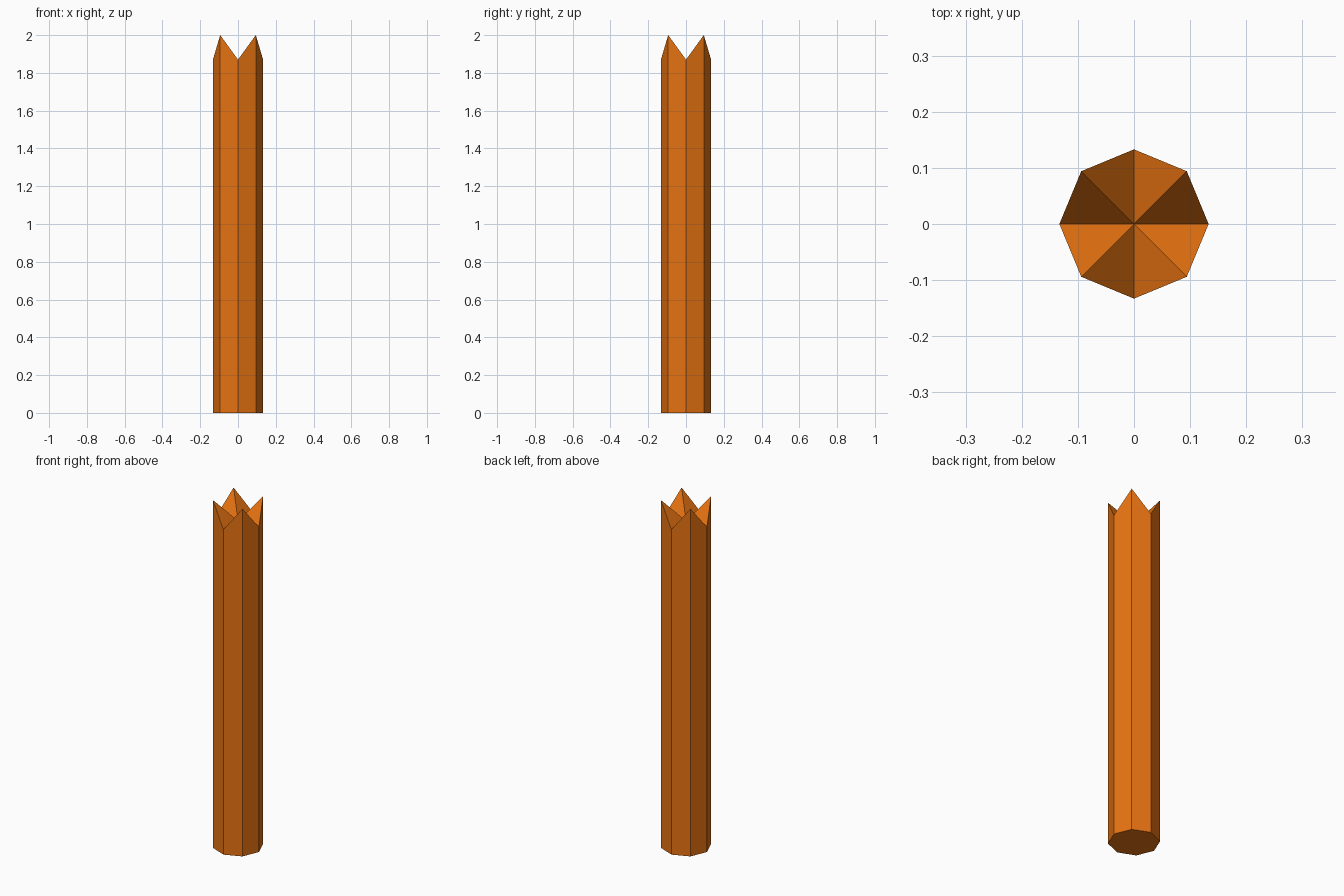
import bpy, bmesh
from math import cos, sin, pi

if "Cube" in bpy.data.objects:
    bpy.data.objects.remove(bpy.data.objects["Cube"])

SIDES, RADIUS = 8, 0.133
VALLEY, TIP = 1.87, 2.0

# Octagonal post: flat bottom, top edge alternating between valleys and tips
bm = bmesh.new()
bottom, top = [], []
for i in range(SIDES):
    a = 2 * pi * i / SIDES
    x, y = RADIUS * cos(a), RADIUS * sin(a)
    bottom.append(bm.verts.new((x, y, 0)))
    top.append(bm.verts.new((x, y, TIP if i % 2 else VALLEY)))
centre = bm.verts.new((0, 0, VALLEY))

# Walls and the folded, four-pointed top
bm.faces.new(bottom[::-1])
for i in range(SIDES):
    j = (i + 1) % SIDES
    bm.faces.new((bottom[i], bottom[j], top[j], top[i]))
    bm.faces.new((top[i], top[j], centre))
bmesh.ops.recalc_face_normals(bm, faces=bm.faces)

mesh = bpy.data.meshes.new("splintered_post")
bm.to_mesh(mesh)
bm.free()

# Orange-brown wood
wood = bpy.data.materials.new("orange_wood")
wood.diffuse_color = (0.79, 0.17, 0.006, 1)
wood.use_nodes = True
wood.node_tree.nodes["Principled BSDF"].inputs["Base Color"].default_value = wood.diffuse_color
mesh.materials.append(wood)
post = bpy.data.objects.new("splintered_post", mesh)
bpy.context.collection.objects.link(post)
